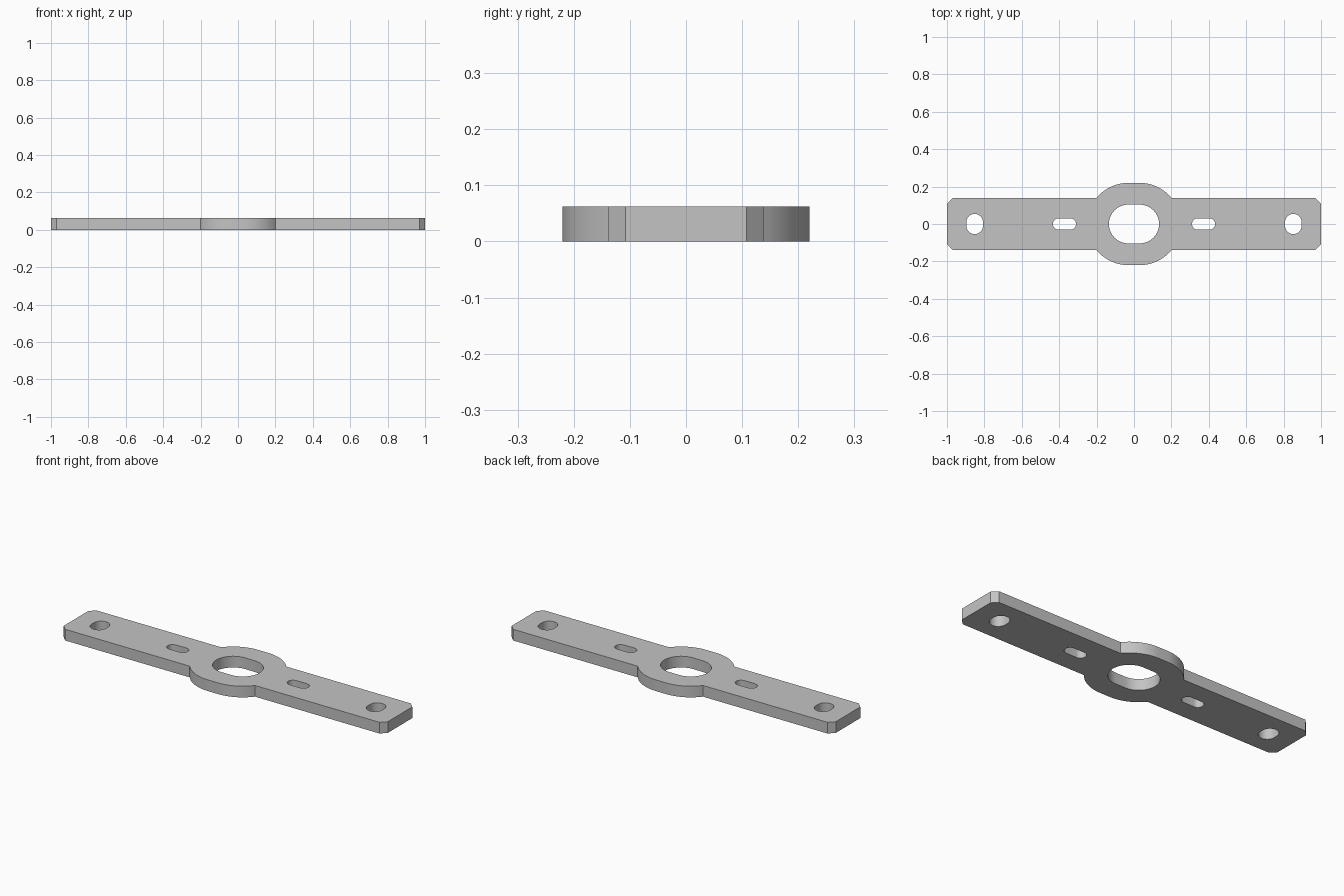
import bpy, bmesh
from math import sin, cos, asin, pi, radians

cube = bpy.data.objects.get("Cube")
if cube:
    bpy.data.objects.remove(cube, do_unlink=True)

THICK = 0.0625
HALF_WIDTH = 0.138
CHAMFER = 0.03
HUB_RADIUS = 0.22
HUB_SHIFT = 0.03


def arc(cx, cy, r, start, end, steps):
    return [(cx + r * cos(start + (end - start) * i / steps),
             cy + r * sin(start + (end - start) * i / steps))
            for i in range(steps + 1)]


def slot(cx, r, shift, vertical=False, steps=20):
    """Closed round-ended slot; shift is half of its straight length."""
    if vertical:
        return arc(cx, shift, r, 0, pi, steps) + arc(cx, -shift, r, pi, 2 * pi, steps)
    return (arc(cx + shift, 0, r, -pi / 2, pi / 2, steps)
            + arc(cx - shift, 0, r, pi / 2, 3 * pi / 2, steps))


# Outer outline: one quarter, mirrored twice
quarter = [(1, HALF_WIDTH - CHAMFER), (1 - CHAMFER, HALF_WIDTH)]
quarter += arc(HUB_SHIFT, 0, HUB_RADIUS, asin(HALF_WIDTH / HUB_RADIUS), pi / 2, 16)
upper = quarter + [(-x, y) for x, y in reversed(quarter)]
outline = upper + [(x, -y) for x, y in reversed(upper)]

# Centre opening, inner slots and end holes
loops = [outline, slot(0, 0.104, HUB_SHIFT)]
for side in (-1, 1):
    loops.append(slot(side * 0.372, 0.03, 0.032, steps=12))
    loops.append(slot(side * 0.852, 0.044, 0.01, vertical=True))

# Flat filled profile, extruded to the plate thickness
profile = bpy.data.curves.new("mounting_plate", "CURVE")
profile.dimensions = "2D"
profile.fill_mode = "BOTH"
profile.extrude = THICK / 2
for loop in loops:
    spline = profile.splines.new("POLY")
    spline.points.add(len(loop) - 1)
    for point, (x, y) in zip(spline.points, loop):
        point.co = (x, y, 0, 1)
    spline.use_cyclic_u = True

plate = bpy.data.objects.new("mounting_plate", profile)
bpy.context.collection.objects.link(plate)
bpy.ops.object.select_all(action="DESELECT")
plate.select_set(True)
bpy.context.view_layer.objects.active = plate
bpy.ops.object.convert(target="MESH")

# Weld the caps to the walls and rest the plate on the ground
plate = bpy.context.view_layer.objects.active
bm = bmesh.new()
bm.from_mesh(plate.data)
bmesh.ops.remove_doubles(bm, verts=bm.verts, dist=0.0001)
bmesh.ops.recalc_face_normals(bm, faces=bm.faces)
bmesh.ops.translate(bm, verts=bm.verts, vec=(0, 0, THICK / 2))
bm.to_mesh(plate.data)
bm.free()

# Plain grey finish
grey = bpy.data.materials.new("plain_grey")
grey.use_nodes = True
grey.diffuse_color = (0.55, 0.55, 0.55, 1)
grey.node_tree.nodes["Principled BSDF"].inputs["Base Color"].default_value = grey.diffuse_color
plate.data.materials.clear()
plate.data.materials.append(grey)
bpy.ops.object.shade_smooth_by_angle(angle=radians(30))
